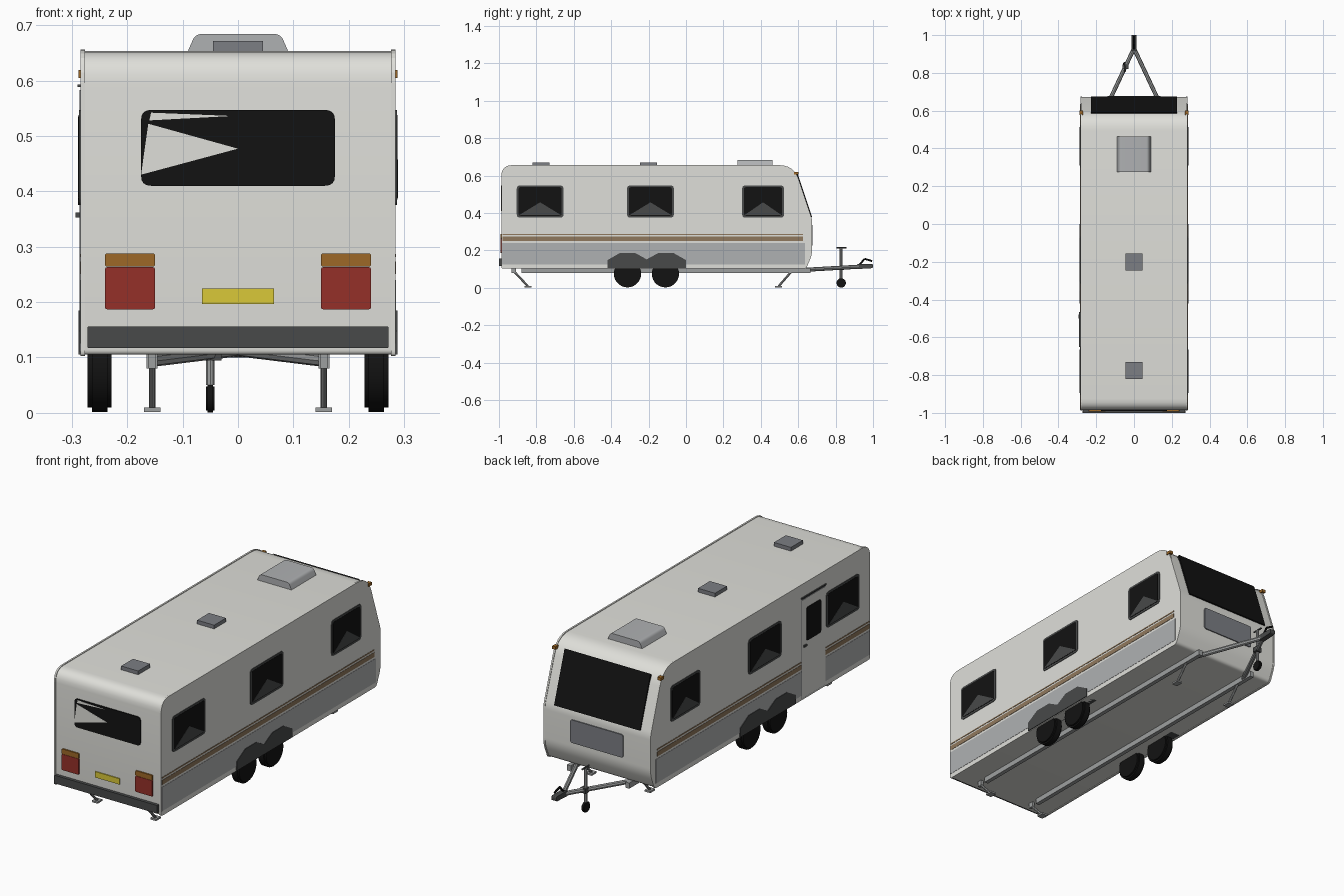
import bpy, bmesh, math
from mathutils import Vector

cube = bpy.data.objects.get("Cube")
if cube:
    bpy.data.objects.remove(cube, do_unlink=True)


def material(name, r, g, b):
    m = bpy.data.materials.new(name)
    m.use_nodes = True
    m.diffuse_color = (r, g, b, 1)
    m.node_tree.nodes["Principled BSDF"].inputs["Base Color"].default_value = (r, g, b, 1)
    return m


white = material("body white", .74, .74, .70)
pale = material("pale grey", .43, .44, .45)
steel = material("steel grey", .34, .35, .35)
slate = material("slate grey", .20, .21, .23)
charcoal = material("charcoal", .065, .068, .068)
black = material("black", .006, .006, .006)
brown = material("stripe brown", .28, .19, .11)
amber = material("amber", .34, .14, .02)
red = material("lamp red", .30, .03, .022)
yellow = material("plate yellow", .70, .58, .04)


def finish(name, bm, mat, smooth=False):
    bmesh.ops.recalc_face_normals(bm, faces=bm.faces)
    mesh = bpy.data.meshes.new(name)
    bm.to_mesh(mesh)
    bm.free()
    mesh.materials.append(mat)
    ob = bpy.data.objects.new(name, mesh)
    bpy.context.collection.objects.link(ob)
    if smooth:
        bpy.ops.object.select_all(action='DESELECT')
        ob.select_set(True)
        bpy.context.view_layer.objects.active = ob
        bpy.ops.object.shade_smooth_by_angle(angle=math.radians(35))
    return ob


def fillet(corners, steps=6):
    """Round each (u, v, length) corner with a quadratic curve."""
    pts = []
    for i, (u, v, t) in enumerate(corners):
        c = Vector((u, v))
        if not t:
            pts.append(c)
            continue
        a = c + (Vector(corners[i - 1][:2]) - c).normalized() * t
        b = c + (Vector(corners[(i + 1) % len(corners)][:2]) - c).normalized() * t
        for k in range(steps + 1):
            f = k / steps
            pts.append(a * (1 - f) ** 2 + c * 2 * f * (1 - f) + b * f * f)
    return pts


def rect(u0, u1, v0, v1, r=0):
    return fillet([(u0, v0, r), (u1, v0, r), (u1, v1, r), (u0, v1, r)], 4)


def prism(name, pts, axis, lo, hi, mat, smooth=False):
    """Extrude a flat outline along an axis."""
    place = {'x': lambda u, v, w: (w, u, v),
             'y': lambda u, v, w: (u, w, v),
             'z': lambda u, v, w: (u, v, w)}[axis]
    bm = bmesh.new()
    a = [bm.verts.new(place(p[0], p[1], lo)) for p in pts]
    b = [bm.verts.new(place(p[0], p[1], hi)) for p in pts]
    bm.faces.new(a)
    bm.faces.new(b)
    for i in range(len(pts)):
        j = (i + 1) % len(pts)
        bm.faces.new((a[i], a[j], b[j], b[i]))
    return finish(name, bm, mat, smooth)


def box(name, x, y, z, mat):
    return prism(name, rect(*x, *y), 'z', z[0], z[1], mat)


def tube(name, a, b, r, mat, sides=10, bevel=0):
    a, b = Vector(a), Vector(b)
    bm = bmesh.new()
    bmesh.ops.create_cone(bm, cap_ends=True, segments=sides, radius1=r, radius2=r,
                          depth=(b - a).length)
    if bevel:
        rims = [e for e in bm.edges if abs(e.verts[0].co.z - e.verts[1].co.z) < 1e-5]
        bmesh.ops.bevel(bm, geom=rims, offset=bevel, segments=2, affect='EDGES')
    q = (b - a).to_track_quat('Z', 'Y')
    for v in bm.verts:
        v.co = q @ v.co + (a + b) / 2
    return finish(name, bm, mat, True)


# Body shell and slightly proud side skins
outline = [(-.985, .105, .01), (-.985, .653, .06), (.575, .653, .08),
           (.672, .365, .02), (.672, .18, .03), (.64, .105, .015)]
prism("body", fillet(outline), 'x', -.28, .28, white, True)
skin = [((y + .157) * 1.003 - .157, (z - .38) * 1.01 + .38, t) for y, z, t in outline]

for s, side in ((1, "left"), (-1, "right")):
    def plate(name, pts, inner, outer, mat):
        return prism(side + "_" + name, pts, 'x', s * inner, s * outer, mat)

    plate("side_skin", fillet(skin), .276, .284, white)
    plate("lower_panel", rect(-.984, .636, .125, .24), .28, .2852, pale)
    plate("wide_stripe", rect(-.98, .625, .251, .273), .28, .2855, brown)
    plate("thin_stripe", rect(-.98, .625, .281, .287), .28, .2855, brown)

    # Side windows: frame, glass and lower reflection
    for i, y in enumerate((-.78, -.19, .412)):
        w = .125 if i < 2 else .112
        plate(f"window_frame_{i}", rect(y - w, y + w, .375, .547, .018), .28, .287, charcoal)
        plate(f"window_glass_{i}", rect(y - w + .01, y + w - .01, .385, .538, .012),
              .28, .288, black)
        plate(f"window_reflection_{i}",
              [(y - w + .012, .388), (y + w - .012, .388), (y, .457)], .28, .2885, charcoal)

    # Twin-hump wheel arch
    hump = [(.0, .105), (.0, .148), (-.065, .185), (-.15, .185)]
    arch = hump + [(-.21, .152)] + [(-.42 - y, z) for y, z in reversed(hump)]
    plate("wheel_arch", arch, .225, .288, charcoal)

    for i, y in enumerate((-.313, -.11)):
        tube(f"{side}_wheel_{i}", (s * .228, y, .075), (s * .272, y, .075), .073,
             black, 28, .008)

    # Chassis rail, drawbar arm and corner steadies
    box(side + "_chassis_rail", (s * .145, s * .165), (-.88, .665), (.08, .107), steel)
    tube(side + "_drawbar_arm", (s * .155, .6, .094), (0, .93, .113), .011, steel, 8)
    for end, y0, y1 in (("rear", -.92, -.845), ("nose", .565, .495)):
        tube(f"{side}_{end}_steady", (s * .155, y0, .088), (s * .155, y1, .008), .006, steel, 8)
        box(f"{side}_{end}_steady_mount", (s * .148, s * .162),
            (y0 - .012, y0 + .012), (.08, .107), steel)
        box(f"{side}_{end}_steady_foot", (s * .14, s * .17),
            (y1 - .018, y1 + .018), (.002, .01), steel)

    # Lamps
    box(side + "_marker_lamp", (s * .27, s * .288), (.578, .602), (.605, .619), amber)
    lo, hi = sorted((s * .15, s * .24))
    prism(side + "_brake_lamp", rect(lo, hi, .187, .263, .004), 'y', -.992, -.98, red)
    prism(side + "_turn_lamp", rect(lo, hi, .264, .288, .004), 'y', -.992, -.98, amber)

# Entrance door on one side
box("door", (-.28, -.2865), (-.645, -.47), (.112, .58), white)
prism("door_edge", rect(-.648, -.467, .11, .583), 'x', -.28, -.2858, slate)
prism("door_window", rect(-.612, -.503, .375, .535, .01), 'x', -.28, -.2885, black)
box("door_handle", (-.28, -.293), (-.5, -.48), (.353, .362), charcoal)
box("door_drip_rail", (-.28, -.29), (-.65, -.465), (.588, .593), charcoal)

# Rear end
prism("rear_window", rect(-.175, .175, .41, .547, .018), 'y', -.989, -.98, black)
prism("rear_reflection_large", [(-.162, .522), (-.175, .43), (0, .477)], 'y',
      -.9895, -.985, white)
prism("rear_reflection_small", [(-.157, .542), (-.16, .528), (-.01, .536)], 'y',
      -.9895, -.985, white)
prism("number_plate", rect(-.065, .065, .197, .225), 'y', -.99, -.98, yellow)
prism("bumper", rect(-.272, .272, .117, .156, .003), 'y', -1.0, -.98, charcoal)

# Nose window on the sloping face, and locker lid below it
prism("nose_window", [(.584, .61), (.664, .375), (.674, .378), (.594, .62)],
      'x', -.2275, .2275, black)
prism("nose_locker", rect(-.14, .14, .225, .335, .012), 'y', .66, .677, slate)

# Roof vents
prism("large_roof_vent", fillet([(-.094, .645, 0), (-.077, .684, .012),
                                 (.077, .684, .012), (.094, .645, 0)]),
      'y', .275, .462, pale, True)
for i, y in enumerate((-.2, -.775)):
    box(f"small_roof_vent_{i}", (-.045, .045), (y - .045, y + .045), (.645, .671), slate)

# Coupling head with lever
prism("coupling_head", fillet([(.915, .1, .005), (1.0, .105, .008), (1.0, .127, .008),
                               (.915, .127, .005)]), 'x', -.013, .013, charcoal)
lever = [(0, .925, .12), (0, .955, .155), (0, .995, .143)]
for i in range(2):
    tube(f"coupling_lever_{i}", lever[i], lever[i + 1], .005, black, 8)

# Jockey wheel
tube("jockey_post", (-.05, .83, .05), (-.05, .83, .213), .008, steel)
tube("jockey_crank", (-.05, .805, .215), (-.05, .857, .215), .004, charcoal, 8)
tube("jockey_wheel", (-.058, .83, .026), (-.042, .83, .026), .025, black, 20, .003)
box("jockey_clamp", (-.06, -.03), (.82, .845), (.095, .118), charcoal)
